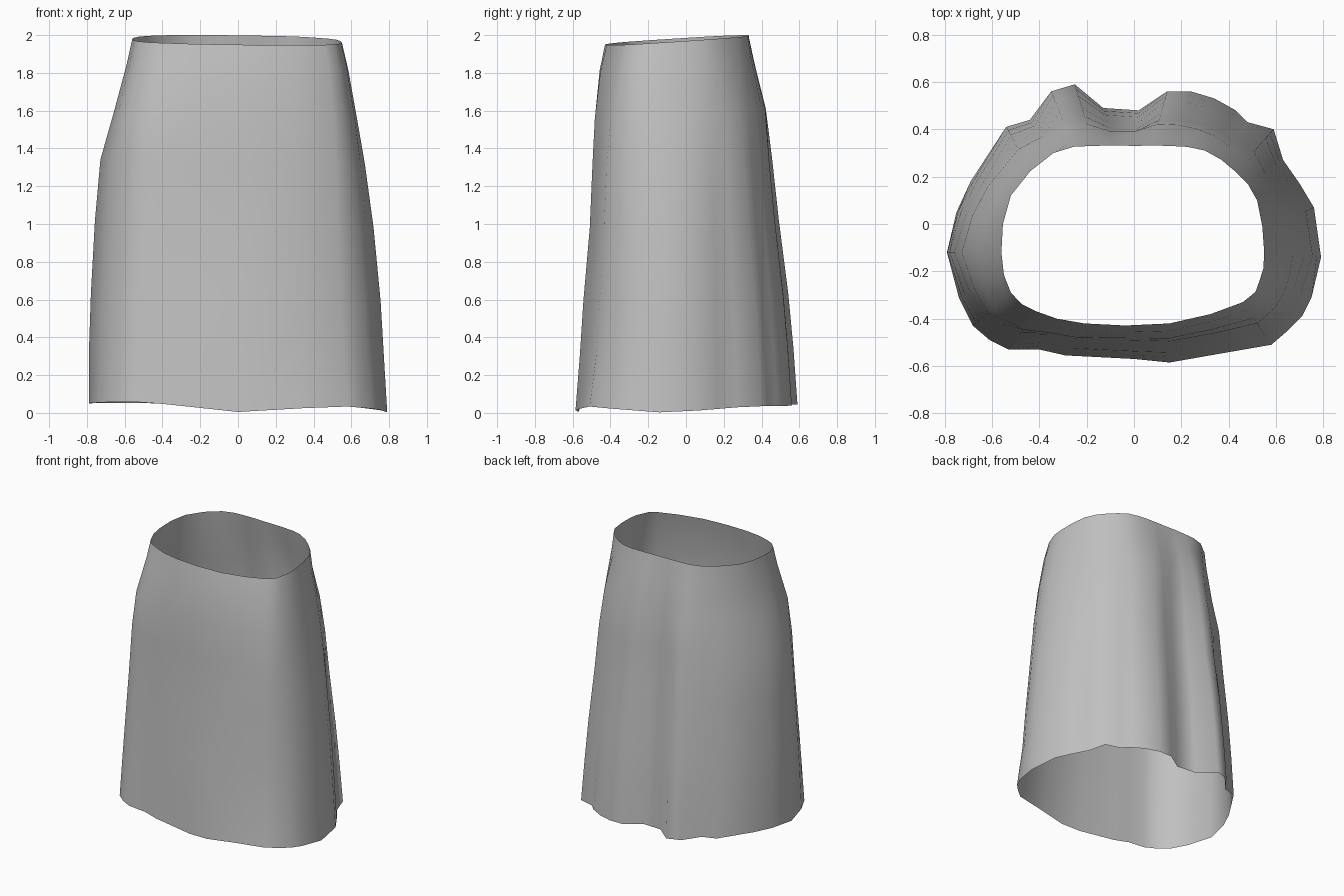
import bpy
import bmesh
import math

cube = bpy.data.objects.get("Cube")
if cube:
    bpy.data.objects.remove(cube, do_unlink=True)

# Hem outline with its folds, counter-clockwise from the left side
HEM = [(.79, -.14), (.76, .07), (.7, .17), (.63, .27), (.59, .4), (.48, .43),
       (.43, .48), (.34, .53), (.24, .56), (.14, .56), (.02, .48), (-.13, .49),
       (-.25, .59), (-.35, .56), (-.44, .44), (-.54, .41), (-.69, .18),
       (-.75, .05), (-.79, -.12), (-.74, -.31), (-.68, -.43), (-.61, -.49),
       (-.53, -.53), (-.4, -.53), (-.29, -.555), (0, -.57), (.15, -.585),
       (.35, -.55), (.58, -.51), (.65, -.45), (.71, -.39), (.75, -.31)]

# Waist outline: every second point of the hem has a partner here
WAIST = [(.55, -.12), (.52, .1), (.43, .22), (.3, .31), (.15, .33), (0, .33),
         (-.17, .33), (-.34, .3), (-.52, .12), (-.56, -.12), (-.52, -.29),
         (-.41, -.37), (-.21, -.42), (.15, -.42), (.46, -.33), (.53, -.24)]

# How far the cloth has flared from waist to hem, going down each side
FLARE = {
    "left": [0, .13, .32, .51, .71, .87, .94, 1],
    "back left": [0, .08, .32, .48, .61, .79, .9, 1],
    "back": [0, .14, .42, .47, .61, .81, .92, 1],
    "back right": [0, .06, .23, .5, .64, .82, .92, 1],
    "right": [0, .13, .42, .74, .87, .96, 1, 1],
    "front right": [0, .14, .48, .55, .63, .77, .88, 1],
    "front": [0, .2, .38, .44, .53, .77, .89, 1],
    "front left": [0, .18, .38, .5, .57, .69, .79, 1],
}
LEVELS = [1, .93, .8, .67, .5, .3, .15, 0]

# Hem height at eight equal angles, starting at the left side
HEM_HEIGHT = [0, .035, .04, .055, .05, .06, .005, .035]


def closed_spline(points, i):
    """Catmull-Rom midpoint after point i of a closed outline."""
    a, b, c, d = (points[(i + k) % len(points)] for k in (-1, 0, 1, 2))
    return tuple((9 * (q + r) - p - s) / 16 for p, q, r, s in zip(a, b, c, d))


def around(values, angle):
    """Interpolate evenly spaced values around the body."""
    f = (angle / math.tau) % 1 * len(values)
    i = int(f)
    return values[i % len(values)] * (1 - f + i) + values[(i + 1) % len(values)] * (f - i)


def waist_height(x, y):
    return min(2, 1.977 + .065 * y - .015 * x)


waist = []
for i, p in enumerate(WAIST):
    waist += [p, closed_spline(WAIST, i)]

# Skirt: an open tube lofted from waist to hem
bm = bmesh.new()
rings = []
for k, level in enumerate(LEVELS):
    ring = []
    for (wx, wy), (hx, hy) in zip(waist, HEM):
        angle = math.atan2(hy + .1, hx * .75)
        flare = around([side[k] for side in FLARE.values()], angle)
        low, high = around(HEM_HEIGHT, angle), waist_height(wx, wy)
        ring.append(bm.verts.new((wx + (hx - wx) * flare,
                                  wy + (hy - wy) * flare,
                                  low + (high - low) * level)))
    rings.append(ring)
for upper, lower in zip(rings, rings[1:]):
    for i in range(len(upper)):
        j = (i + 1) % len(upper)
        bm.faces.new((lower[i], lower[j], upper[j], upper[i])).smooth = True

# Plain cloth colour
cloth = bpy.data.materials.new("grey cloth")
cloth.use_nodes = True
cloth.diffuse_color = (.53, .53, .53, 1)
cloth.node_tree.nodes["Principled BSDF"].inputs["Base Color"].default_value = cloth.diffuse_color

mesh = bpy.data.meshes.new("skirt")
bm.to_mesh(mesh)
bm.free()
mesh.materials.append(cloth)
skirt = bpy.data.objects.new("skirt", mesh)
bpy.context.collection.objects.link(skirt)
